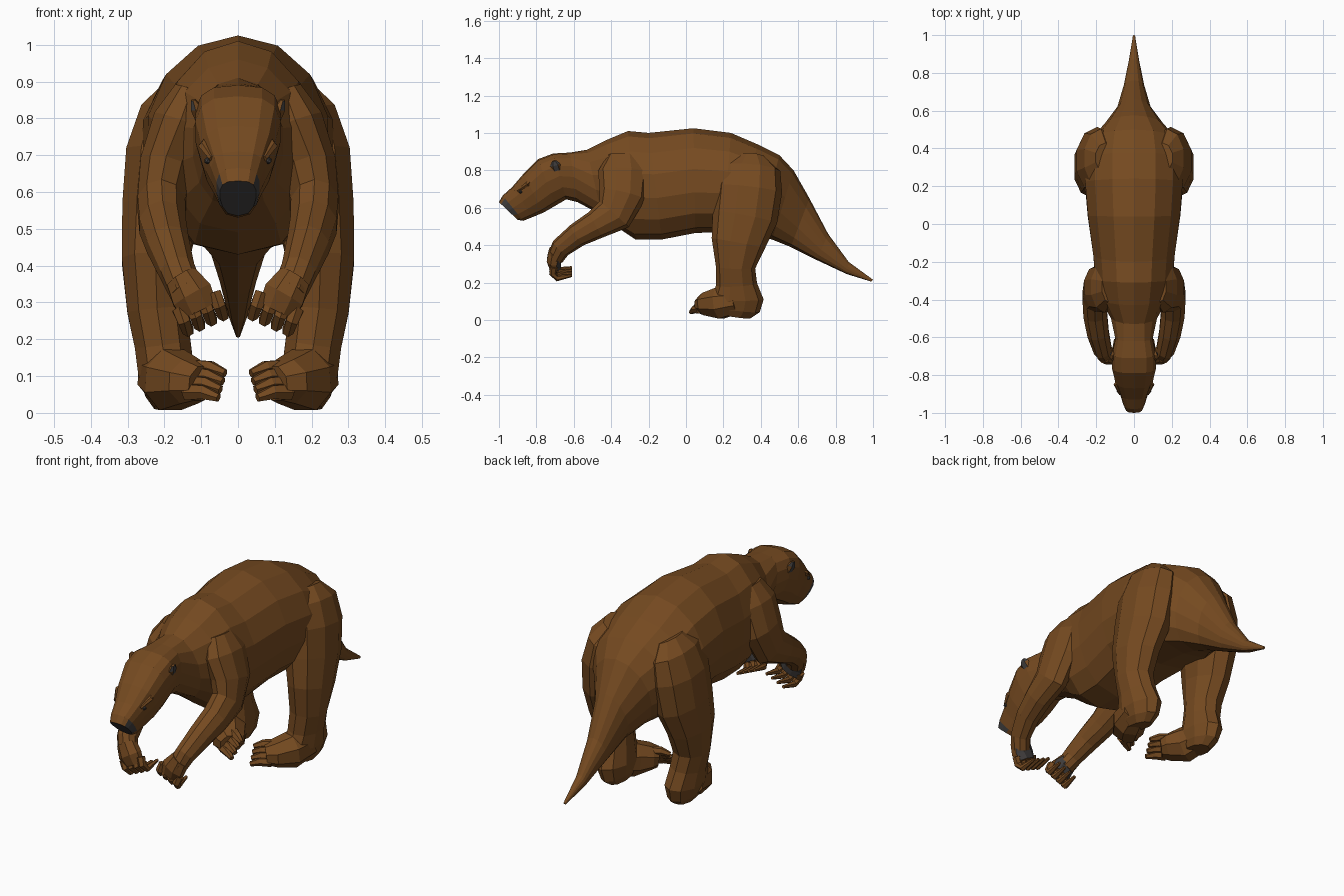
import bpy, bmesh, math
from mathutils import Vector

default_cube = bpy.data.objects.get("Cube")
if default_cube:
    bpy.data.objects.remove(default_cube, do_unlink=True)


def make_material(name, rgb):
    material = bpy.data.materials.new(name)
    material.use_nodes = True
    colour = (*rgb, 1.0)
    material.diffuse_color = colour
    shader = next(n for n in material.node_tree.nodes if n.type == 'BSDF_PRINCIPLED')
    shader.inputs["Base Color"].default_value = colour
    return material


FUR = make_material("brown fur", (0.178, 0.068, 0.0145))
SKIN = make_material("dark grey skin", (0.05, 0.046, 0.045))
SIDES = {"left": 1, "right": -1}


def skin_rings(name, rings, dark_rule=None):
    """Join rings of points into a closed, flat shaded surface."""
    bm = bmesh.new()
    loops = [[bm.verts.new(p) for p in ring] for ring in rings]
    count = len(loops[0])
    for a, b in zip(loops, loops[1:]):
        for i in range(count):
            j = (i + 1) % count
            bm.faces.new((a[i], a[j], b[j], b[i]))
    bm.faces.new(loops[0])
    bm.faces.new(loops[-1])
    bmesh.ops.recalc_face_normals(bm, faces=bm.faces)
    bm.normal_update()
    if dark_rule:
        for face in bm.faces:
            face.material_index = int(dark_rule(face))
    mesh = bpy.data.meshes.new(name)
    bm.to_mesh(mesh)
    bm.free()
    mesh.materials.append(FUR)
    mesh.materials.append(SKIN)
    obj = bpy.data.objects.new(name, mesh)
    bpy.context.collection.objects.link(obj)
    return obj


def spine_ring(top_y, top_z, low_y, low_z, half_width, sides=14):
    """Upright ring between a back point and a belly point."""
    top, low = Vector((0, top_y, top_z)), Vector((0, low_y, low_z))
    middle, up = (top + low) / 2, (top - low) / 2
    is_head = top_y < -0.6
    lift = 0.25 if is_head else 0.0
    ring = []
    for i in range(sides):
        s, c = math.sin(math.tau * i / sides), math.cos(math.tau * i / sides)
        point = middle + up * (c + lift * s * s)
        # The back is rounded, the belly boxier
        power = 1.0 if c > 0 and not is_head else 0.7
        point.x = half_width * math.copysign(abs(s) ** power, s)
        ring.append(point)
    return ring


def tube(name, rows, side=1, ref=(1, 0, 0), sides=8, dark_rule=None):
    """Limb along a path; each row is x, y, z, radius along ref, other radius."""
    centres = [Vector(row[:3]) for row in rows]
    rings = []
    for i, row in enumerate(rows):
        along = centres[min(i + 1, len(rows) - 1)] - centres[max(i - 1, 0)]
        along.normalize()
        across = Vector(ref) - along * along.dot(Vector(ref))
        across.normalize()
        other = along.cross(across)
        ring = []
        for k in range(sides):
            angle = math.tau * (k + 0.5) / sides
            p = centres[i] + across * (row[3] * math.cos(angle)) + other * (row[4] * math.sin(angle))
            ring.append((p.x * side, p.y, p.z))
        rings.append(ring)
    return skin_rings(name, rings, dark_rule)


# Tail, trunk, neck and head: back y, back z, belly y, belly z, half width
spine = [
    (1.0, .215, .99, .205, .006),
    (.87, .31, .86, .245, .028),
    (.76, .46, .7, .32, .055),
    (.66, .65, .56, .39, .09),
    (.575, .8, .46, .43, .16),
    (.5, .88, .38, .45, .235),
    (.38, .94, .3, .46, .265),
    (.24, 1.0, .2, .47, .265),
    (.04, 1.025, .05, .465, .25),
    (-.2, 1.0, -.13, .43, .22),
    (-.31, 1.01, -.27, .43, .21),
    (-.43, .96, -.36, .49, .185),
    (-.53, .91, -.45, .56, .125),
    (-.62, .895, -.58, .63, .1),
    (-.71, .89, -.64, .645, .118),
    (-.79, .86, -.7, .61, .118),
    (-.87, .78, -.76, .575, .1),
    (-.93, .71, -.82, .55, .075),
    (-.98, .665, -.87, .53, .06),
    (-1.0, .63, -.9, .535, .05),
]


def muzzle_rule(face):
    return face.calc_center_median().y < -0.925 and face.calc_center_median().z < 0.63


skin_rings("body_and_head", [spine_ring(*row) for row in spine], muzzle_rule)

# Hind leg from hip to sole
hind_leg = [
    (.15, .35, .87, .06, .08),
    (.175, .345, .81, .095, .16),
    (.195, .335, .7, .115, .18),
    (.21, .315, .55, .11, .175),
    (.225, .28, .41, .095, .145),
    (.22, .265, .28, .085, .105),
    (.205, .27, .19, .08, .11),
    (.195, .275, .11, .08, .14),
    (.19, .27, .055, .065, .125),
    (.185, .265, .02, .045, .08),
]
# Turned-in front part of the hind foot
hind_foot = [
    (.21, .27, .105, .075, .07),
    (.18, .18, .09, .09, .085),
    (.13, .11, .085, .065, .08),
    (.1, .085, .08, .05, .055),
]
# Upper arm, bent elbow and forearm
front_leg = [
    (.125, -.33, .875, .05, .09),
    (.155, -.335, .79, .08, .135),
    (.195, -.34, .67, .075, .125),
    (.208, -.385, .565, .068, .105),
    (.205, -.48, .51, .066, .078),
    (.19, -.58, .455, .06, .065),
    (.165, -.67, .385, .05, .055),
    (.14, -.7, .33, .048, .045),
]
front_hand = [
    (.155, -.69, .365, .048, .048),
    (.125, -.705, .32, .062, .042),
    (.105, -.7, .28, .055, .032),
]
ear = [
    (.1, -.69, .8, .018, .026),
    (.115, -.7, .83, .016, .028),
    (.122, -.705, .85, .006, .012),
]
brow = [
    (.07, -.81, .76, .01, .01),
    (.09, -.85, .725, .014, .018),
    (.07, -.9, .69, .008, .01),
]


def palm_rule(face):
    return face.normal.y > 0.3


for label, side in SIDES.items():
    tube(label + "_hind_leg", hind_leg, side, sides=10)
    tube(label + "_hind_foot", hind_foot, side, ref=(0, 0, 1))
    tube(label + "_front_leg", front_leg, side, sides=10)
    tube(label + "_front_hand", front_hand, side, dark_rule=palm_rule)
    tube(label + "_ear", ear, side, sides=6,
         dark_rule=lambda f: f.normal.x * side > 0.75)
    tube(label + "_brow", brow, side, ref=(0, 0, 1), sides=6)

    # Small dark eye tucked under the brow
    bpy.ops.mesh.primitive_ico_sphere_add(
        subdivisions=1, radius=0.01, location=(side * .083, -.885, .685))
    eye = bpy.context.object
    eye.name = label + "_eye"
    eye.data.materials.append(SKIN)

    # Curled fingers with blunt claws pointing back
    for n in range(4):
        x, z = .065 + .032 * n, .325 - .014 * n
        finger = [
            (x, -.705, z, .021, .022),
            (x - .015, -.712, z - .035, .019, .02),
            (x - .025, -.69, z - .06, .017, .017),
            (x - .03, -.61, z - .045, .008, .008),
        ]
        tube(f"{label}_finger_{n + 1}", finger, side, sides=6)

    # Toes fanned inward and forward
    for n in range(4):
        x, y, z = .1 + .006 * n, .13 - .018 * n, .122 - .022 * n
        toe = [
            (x + .02, y, z, .025, .028),
            (x - .025, y - .03, z, .021, .023),
            (x - .065, y - .05, z - .015, .012, .012),
        ]
        tube(f"{label}_toe_{n + 1}", toe, side, ref=(0, 0, 1), sides=6)
